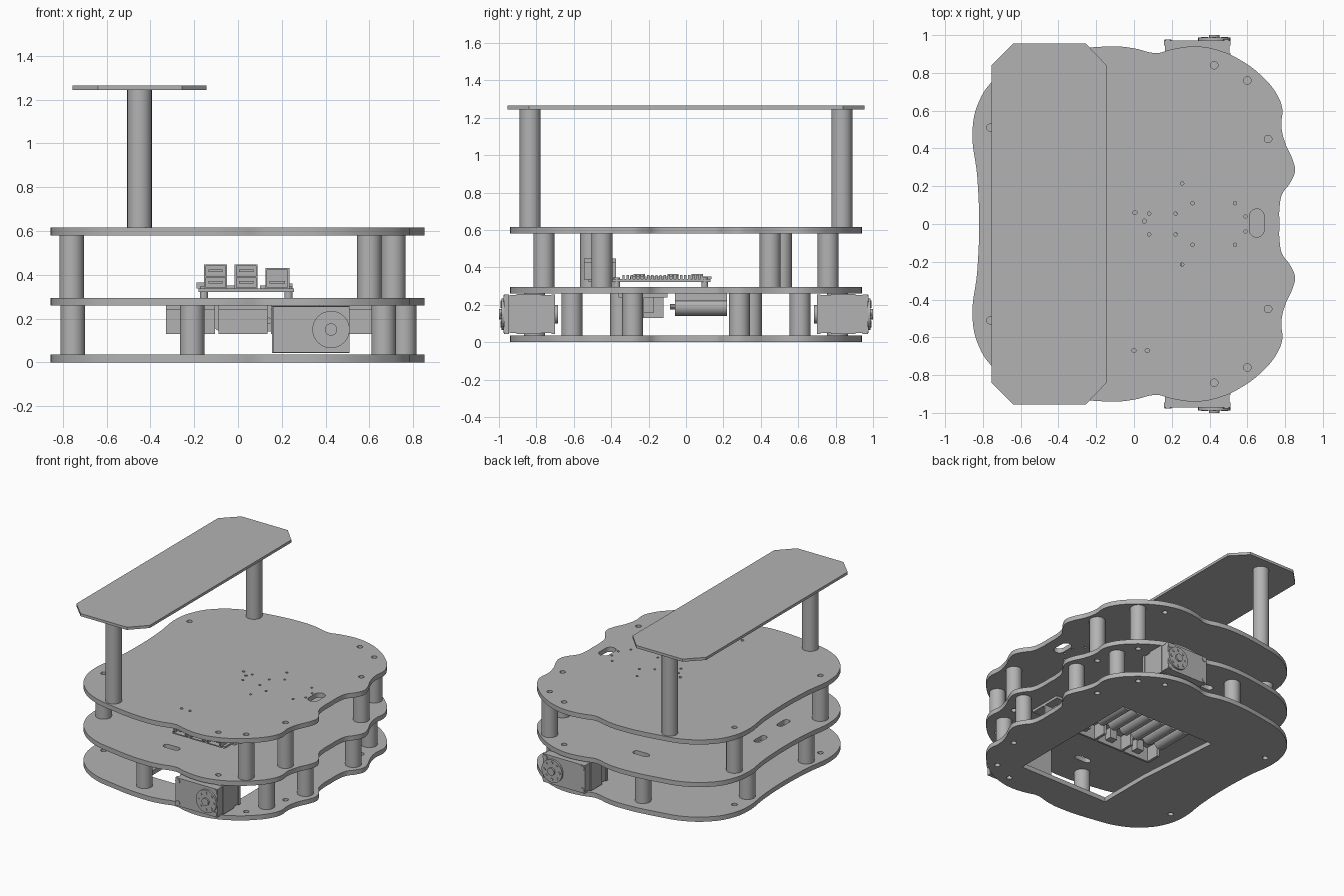
import bpy, bmesh, math
from mathutils import Matrix

cube = bpy.data.objects.get("Cube")
if cube:
    bpy.data.objects.remove(cube, do_unlink=True)

grey = bpy.data.materials.new("plain grey")
grey.use_nodes = True
grey.diffuse_color = (0.45, 0.45, 0.45, 1)
grey.node_tree.nodes["Principled BSDF"].inputs["Base Color"].default_value = (0.45, 0.45, 0.45, 1)


def finish(name, mesh, smooth=False):
    ob = bpy.data.objects.new(name, mesh)
    bpy.context.collection.objects.link(ob)
    mesh.materials.clear()
    mesh.materials.append(grey)
    if smooth:
        bpy.ops.object.select_all(action='DESELECT')
        ob.select_set(True)
        bpy.context.view_layer.objects.active = ob
        bpy.ops.object.shade_smooth_by_angle(angle=math.radians(35))
    return ob


def box(bm, x0, x1, y0, y1, z0, z1):
    m = Matrix.Translation(((x0 + x1) / 2, (y0 + y1) / 2, (z0 + z1) / 2))
    bmesh.ops.create_cube(bm, size=1, matrix=m @ Matrix.Diagonal((x1 - x0, y1 - y0, z1 - z0, 1)))


def cyl(bm, x, y, z, r, length, axis='Z', sides=32):
    turn = Matrix.Rotation(math.pi / 2, 4, 'X') if axis == 'Y' else Matrix()
    bmesh.ops.create_cone(bm, cap_ends=True, segments=sides, radius1=r, radius2=r, depth=length,
                          matrix=Matrix.Translation((x, y, z)) @ turn)


def build(name, make, smooth=False):
    bm = bmesh.new()
    make(bm)
    mesh = bpy.data.meshes.new(name)
    bm.to_mesh(mesh)
    bm.free()
    return finish(name, mesh, smooth)


def slot(x, y, w, h):
    """Rounded slot: two half circles joined by straight sides."""
    r, dx, dy = min(w, h) / 2, max(w - h, 0) / 2, max(h - w, 0) / 2
    pts = []
    for i in range(16):
        a = (i + 0.5) * math.tau / 16
        c, s = math.cos(a), math.sin(a)
        pts.append((x + math.copysign(dx, c) + r * c, y + math.copysign(dy, s) + r * s))
    return pts


def plate(name, outline, holes, z0, z1, curved=True):
    """Flat sheet cut from a filled 2D curve with holes."""
    cu = bpy.data.curves.new(name, 'CURVE')
    cu.dimensions, cu.fill_mode = '2D', 'BOTH'
    cu.extrude, cu.resolution_u = (z1 - z0) / 2, 6
    for i, pts in enumerate([outline] + holes):
        if i == 0 and curved:
            sp = cu.splines.new('BEZIER')
            sp.bezier_points.add(len(pts) - 1)
            for bp, (x, y) in zip(sp.bezier_points, pts):
                bp.co = (x, y, 0)
                bp.handle_left_type = bp.handle_right_type = 'AUTO'
        else:
            sp = cu.splines.new('POLY')
            sp.points.add(len(pts) - 1)
            for p, (x, y) in zip(sp.points, pts):
                p.co = (x, y, 0, 1)
        sp.use_cyclic_u = True
    tmp = bpy.data.objects.new(name + "_curve", cu)
    bpy.context.collection.objects.link(tmp)
    dg = bpy.context.evaluated_depsgraph_get()
    mesh = bpy.data.meshes.new_from_object(tmp.evaluated_get(dg))
    bpy.data.objects.remove(tmp, do_unlink=True)
    mesh.transform(Matrix.Translation((0, 0, (z0 + z1) / 2)))
    return finish(name, mesh, True)


# Wavy deck outline, mirrored across y
half = [(-.855, .5), (-.82, .65), (-.745, .76), (-.6, .86), (-.4, .91), (-.1, .94), (0, .93), (.12, .905),
        (.2, .925), (.32, .94), (.43, .925), (.56, .87), (.69, .77), (.76, .68), (.785, .61), (.78, .52),
        (.8, .43), (.84, .34), (.852, .28), (.825, .215), (.785, .16), (.77, .08)]
outline = [(-.82, 0), (-.83, .25)] + half + [(.77, 0)] + [(x, -y) for x, y in reversed(half)] + [(-.83, -.25)]

screw_holes = [(.425, .84), (.6, .76), (.71, .45), (-.76, .51)]
pin_holes = [(.255, .215), (.31, .11), (.535, .11), (.22, .055), (.08, .055), (.59, .04)]
rim = [slot(x, s * y, .04, .04) for x, y in screw_holes for s in (1, -1)]
pins = [slot(x, s * y, .018, .018) for x, y in pin_holes for s in (1, -1)]
pins += [slot(x, y, .022, .022) for x, y in [(.005, .06), (.055, .015), (0, -.67), (.07, -.67)]]
mid_slots = [slot(-.6, s * .3, .05, .12) for s in (1, -1)]
mid_slots += [slot(-.09, s * .66, .13, .05) for s in (1, -1)] + [slot(-.62, 0, .05, .12)]
bay = [(-.3, -.67), (.45, -.67), (.45, .42), (-.35, .42), (-.3, -.25)]

plate("bottom_deck", outline, rim + [bay], 0, .035)
plate("middle_deck", outline, rim + mid_slots, .26, .295)
plate("top_deck", outline, rim + pins + [slot(.65, .005, .08, .15)], .58, .615)
shelf = [(-.755, .84), (-.64, .955), (-.255, .955), (-.145, .84)]
plate("raised_shelf", shelf + [(x, -y) for x, y in reversed(shelf)], [], 1.245, 1.265, False)

# Round posts, paired front and back
tiers = [("lower_post", .035, .26, [(-.755, .35), (-.21, .81), (.665, .61), (.76, .285)]),
         ("upper_post", .295, .58, [(-.76, .51), (.6, .76), (.71, .45)]),
         ("shelf_post", .615, 1.245, [(-.45, .833)])]
for name, z0, z1, spots in tiers:
    for x, y in spots:
        for side, s in (("back", 1), ("front", -1)):
            build(f"{name}_{side}",
                  lambda bm: cyl(bm, x, s * y, (z0 + z1) / 2, .056, z1 - z0), True)


# Servo motors with round horns
def servo(bm, s):
    def sbox(x0, x1, y0, y1, z0, z1):
        box(bm, x0, x1, min(s * y0, s * y1), max(s * y0, s * y1), z0, z1)
    sbox(.165, .505, .72, .945, .05, .253)
    sbox(.155, .51, .775, .905, .043, .258)
    sbox(.16, .51, .945, .972, .045, .256)
    sbox(.16, .51, .70, .72, .045, .256)
    cyl(bm, .425, s * .977, .15, .085, .02, 'Y')
    cyl(bm, .425, s * .985, .15, .028, .03, 'Y', 20)
    cyl(bm, .425, s * .695, .15, .05, .02, 'Y')
    for i in range(8):
        a = i * math.tau / 8
        cyl(bm, .425 + .062 * math.cos(a), s * .988, .15 + .062 * math.sin(a), .01, .006, 'Y', 10)
    for x in (.18, .49):
        for z in (.068, .234):
            cyl(bm, x, s * .973, z, .018, .008, 'Y', 16)


for side, s in (("back", 1), ("front", -1)):
    build("servo_" + side, lambda bm: servo(bm, s), True)


# Battery cells hung below the middle deck
def cells(bm):
    for i in range(7):
        x = -.28 + i * .105
        cyl(bm, x, .08, .19, .05, .28, 'Y', 20)
        cyl(bm, x, -.07, .19, .015, .03, 'Y', 10)
    box(bm, -.33, .4, -.06, .22, .22, .26)


# Driver modules: base, upright fin and side wall
def drivers(bm):
    for i in range(4):
        x = -.33 + i * .24
        box(bm, x, x + .225, -.36, -.1, .24, .26)
        box(bm, x, x + .225, -.24, -.225, .13, .24)
        box(bm, x, x + .02, -.24, -.12, .13, .24)
        box(bm, x + .1, x + .16, -.225, -.17, .16, .24)


build("battery_cells", cells, True)
build("driver_modules", drivers)


# Control board on standoffs with stacked sockets
def board(bm):
    box(bm, -.18, .255, -.52, .13, .322, .337)
    for x in (-.155, .23):
        for y in (-.37, .1):
            cyl(bm, x, y, .31, .018, .034, 'Z', 12)
            cyl(bm, x, y, .341, .018, .01, 'Z', 12)
    box(bm, -.05, .08, -.2, -.07, .337, .352)
    box(bm, .1, .19, -.3, -.21, .337, .35)
    for i in range(20):
        box(bm, .225, .25, -.34 + i * .022, -.328 + i * .022, .337, .36)
    for y in (-.28, -.1, .03):
        box(bm, -.19, -.13, y, y + .06, .337, .365)
    box(bm, -.02, .08, .08, .135, .337, .35)


# Sockets built as open shells facing the front
def socket(bm, x0, x1, z0, z1, shelves):
    t = .008
    box(bm, x0, x1, -.5, -.375, z0, z1)
    box(bm, x0, x0 + t, -.545, -.5, z0, z1)
    box(bm, x1 - t, x1, -.545, -.5, z0, z1)
    for i in range(shelves + 1):
        z = z0 + (z1 - z0 - t) * i / shelves
        box(bm, x0 + t, x1 - t, -.545, -.5, z, z + t)
        if i < shelves:
            box(bm, x0 + .02, x1 - .02, -.535, -.5, z + .025, z + .037)


build("control_board", board)
for name, x0, x1, z1, n in (("stacked_socket_left", -.155, -.05, .447, 2),
                            ("stacked_socket_middle", -.015, .09, .447, 2),
                            ("network_socket", .125, .235, .43, 1)):
    build(name, lambda bm: socket(bm, x0, x1, .335, z1, n))
